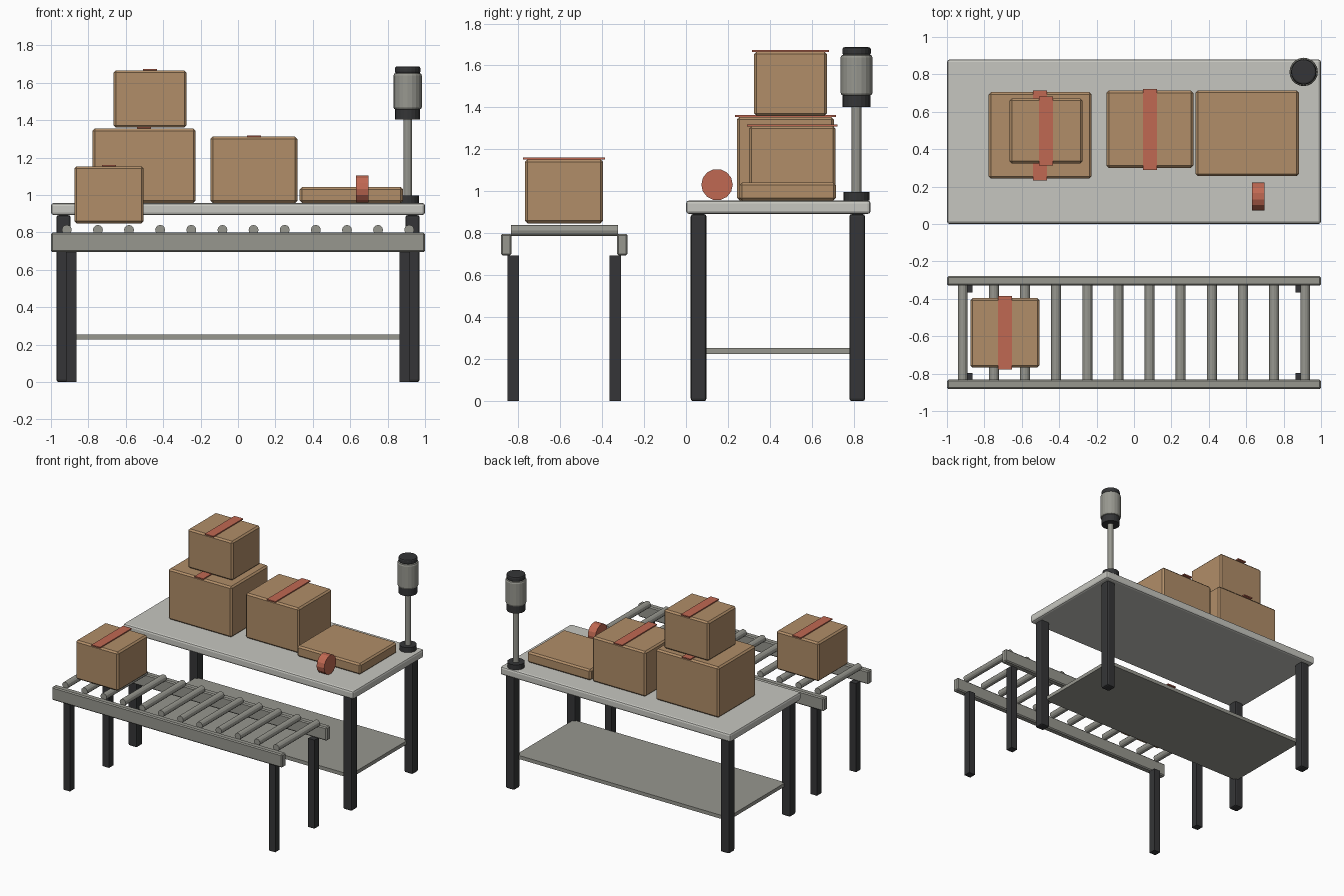
import bpy, bmesh, math
from mathutils import Matrix

if "Cube" in bpy.data.objects:
    bpy.data.objects.remove(bpy.data.objects["Cube"])


def material(name, rgb):
    m = bpy.data.materials.new(name)
    m.diffuse_color = (*rgb, 1)
    m.use_nodes = True
    m.node_tree.nodes["Principled BSDF"].inputs["Base Color"].default_value = m.diffuse_color
    return m


CARD = material("cardboard", (0.44, 0.27, 0.14))
TAPE = material("red_tape", (0.53, 0.14, 0.085))
TOP = material("pale_worktop", (0.565, 0.565, 0.525))
METAL = material("grey_metal", (0.31, 0.31, 0.275))
DARK = material("dark_steel", (0.035, 0.036, 0.038))


def finish(name, bm, mat, bevel, segments):
    mesh = bpy.data.meshes.new(name)
    bm.to_mesh(mesh)
    bm.free()
    mesh.materials.append(mat)
    ob = bpy.data.objects.new(name, mesh)
    bpy.context.collection.objects.link(ob)
    if bevel:
        mod = ob.modifiers.new("bevel", 'BEVEL')
        mod.width, mod.segments = bevel, segments
        mod.limit_method, mod.angle_limit = 'ANGLE', math.radians(40)
    return ob


def box(name, x, y, z, mat, bevel=0.0, segments=1):
    """Box from (min, max) ranges on each axis."""
    bm = bmesh.new()
    centre = [(a + b) / 2 for a, b in (x, y, z)]
    size = [b - a for a, b in (x, y, z)]
    bmesh.ops.create_cube(bm, size=1, matrix=Matrix.Translation(centre) @ Matrix.Diagonal((*size, 1)))
    return finish(name, bm, mat, bevel, segments)


def cylinder(name, centre, radius, length, mat, axis='Z', sides=12, bevel=0.0, segments=1):
    turn = {'X': Matrix.Rotation(math.pi / 2, 4, 'Y'),
            'Y': Matrix.Rotation(math.pi / 2, 4, 'X'),
            'Z': Matrix.Identity(4)}[axis]
    bm = bmesh.new()
    bmesh.ops.create_cone(bm, cap_ends=True, segments=sides, radius1=radius, radius2=radius,
                          depth=length, matrix=Matrix.Translation(centre) @ turn)
    return finish(name, bm, mat, bevel, segments)


def carton(name, x, y, z, tape_x=None):
    """Cardboard box with an optional tape strip over the top."""
    box(name, x, y, z, CARD, 0.012)
    if tape_x is not None:
        box(name + "_tape", (tape_x - 0.0375, tape_x + 0.0375), (y[0] - 0.01, y[1] + 0.01),
            (z[1] - 0.001, z[1] + 0.008), TAPE)


# Packing table
box("table_top", (-1, 1), (0, 0.88), (0.892, 0.957), TOP, 0.015, 2)
box("lower_shelf", (-0.92, 0.92), (0.08, 0.795), (0.226, 0.254), METAL)
for sx, side in ((-1, "left"), (1, "right")):
    for cy, end in ((0.06, "front"), (0.816, "back")):
        box(f"table_leg_{end}_{side}", (sx * 0.933 - 0.0375, sx * 0.933 + 0.0375),
            (cy - 0.0375, cy + 0.0375), (0, 0.892), DARK, 0.012, 2)

# Roller conveyor
for cy, end in ((-0.857, "front"), (-0.304, "back")):
    box(f"conveyor_rail_{end}", (-1, 1), (cy - 0.025, cy + 0.025), (0.694, 0.798), METAL, 0.008)
for sx, side in ((-1, "left"), (1, "right")):
    for cy, end in ((-0.823, "front"), (-0.338, "back")):
        box(f"conveyor_leg_{end}_{side}", (sx * 0.892 - 0.0275, sx * 0.892 + 0.0275),
            (cy - 0.0275, cy + 0.0275), (0, 0.695), DARK)
for i in range(12):
    cylinder(f"roller_{i + 1}", (-0.9155 + i * 0.16645, -0.58, 0.813), 0.0265, 0.51, METAL, 'Y', 12)

# Cartons
carton("conveyor_carton", (-0.875, -0.505), (-0.768, -0.396), (0.848, 1.153), -0.69)
carton("large_carton", (-0.777, -0.227), (0.243, 0.705), (0.957, 1.355), -0.502)
carton("stacked_carton", (-0.665, -0.275), (0.324, 0.671), (1.36, 1.666), -0.47)
carton("middle_carton", (-0.147, 0.317), (0.3, 0.713), (0.957, 1.311), 0.085)
carton("flat_carton", (0.33, 0.882), (0.256, 0.714), (0.957, 1.042))

# Tape roll standing on edge
cylinder("tape_roll", (0.664, 0.148, 1.032), 0.075, 0.066, TAPE, 'X', 14)

# Signal lamp on a post
LX, LY = 0.907, 0.813
cylinder("lamp_base", (LX, LY, 0.976), 0.062, 0.04, DARK, sides=20)
cylinder("lamp_post", (LX, LY, 1.2), 0.023, 0.42, METAL, sides=12)
cylinder("lamp_collar", (LX, LY, 1.43), 0.067, 0.056, DARK, sides=20)
cylinder("lamp_head", (LX, LY, 1.554), 0.076, 0.196, METAL, sides=20, bevel=0.014, segments=2)
cylinder("lamp_cap", (LX, LY, 1.668), 0.068, 0.038, DARK, sides=20, bevel=0.01, segments=2)
